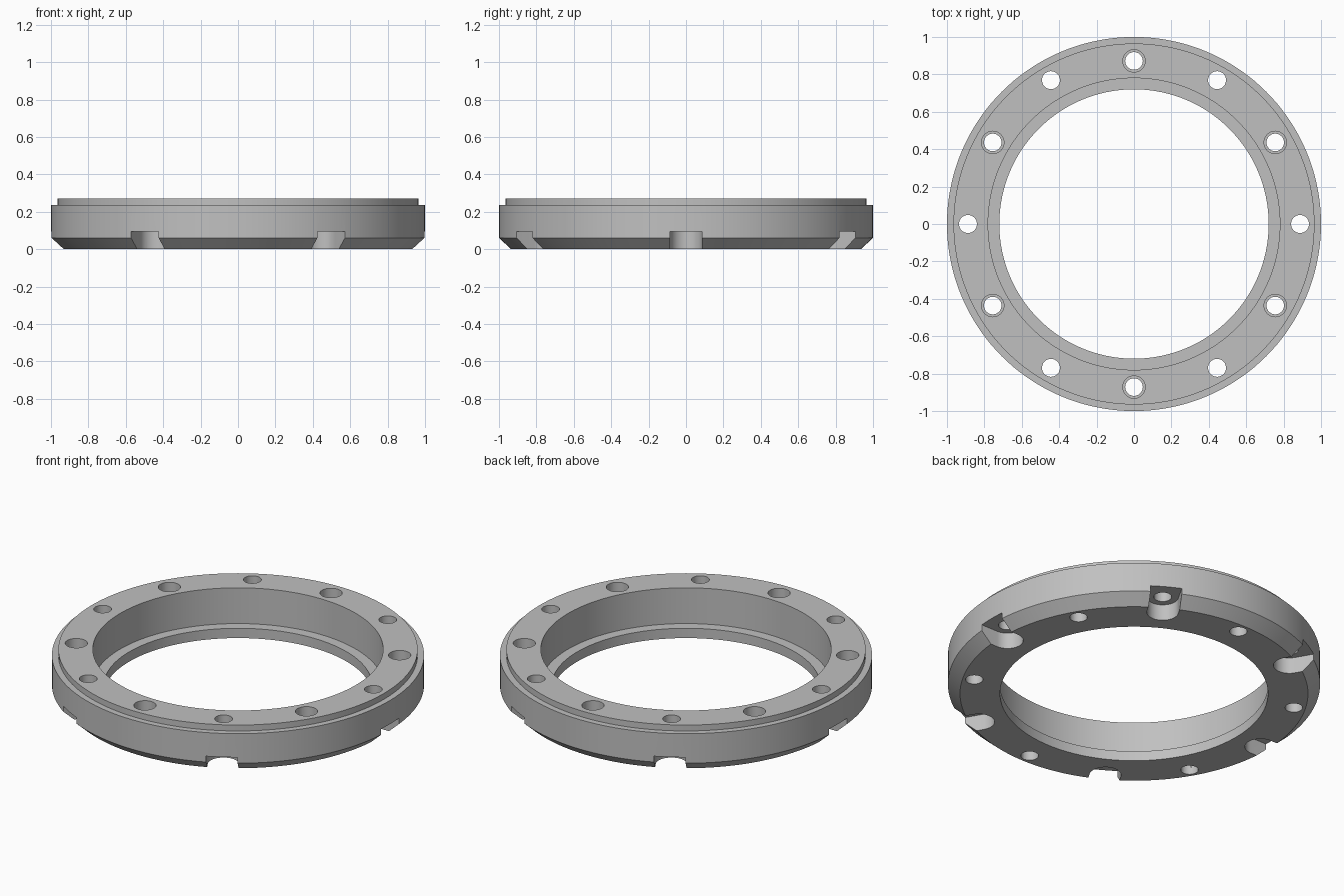
import bpy, bmesh, math
from mathutils import Matrix, Vector

cube = bpy.data.objects.get("Cube")
if cube:
    bpy.data.objects.remove(cube, do_unlink=True)

# Single plain metal colour
grey = (0.53, 0.53, 0.53, 1)
metal = bpy.data.materials.new("satin grey metal")
metal.use_nodes = True
metal.diffuse_color = grey
metal.node_tree.nodes["Principled BSDF"].inputs["Base Color"].default_value = grey


def make_object(name, bm):
    bmesh.ops.recalc_face_normals(bm, faces=bm.faces)
    mesh = bpy.data.meshes.new(name)
    bm.to_mesh(mesh)
    bm.free()
    mesh.materials.append(metal)
    obj = bpy.data.objects.new(name, mesh)
    bpy.context.collection.objects.link(obj)
    return obj


def add_prism(bm, outline, z0, z1, angle):
    """Extrude a flat outline from z0 to z1, turned about the ring axis."""
    turn = Matrix.Rotation(math.radians(angle), 3, "Z")
    low = [bm.verts.new(turn @ Vector((x, y, z0))) for x, y in outline]
    high = [bm.verts.new(turn @ Vector((x, y, z1))) for x, y in outline]
    bm.faces.new(low)
    bm.faces.new(high)
    for i in range(len(low)):
        j = (i + 1) % len(low)
        bm.faces.new((low[i], low[j], high[j], high[i]))


def arc(center, radius, start, end, steps):
    angles = [math.radians(start + (end - start) * i / steps) for i in range(steps + 1)]
    return [(center + radius * math.cos(a), radius * math.sin(a)) for a in angles]


def cut_six(ring, name, outline, z0, z1, first):
    """Cut six copies of an outline, sixty degrees apart."""
    bm = bmesh.new()
    for i in range(6):
        add_prism(bm, outline, z0, z1, first + 60 * i)
    cutter = make_object(name, bm)
    cutter.hide_render = True
    mod = ring.modifiers.new(name, "BOOLEAN")
    mod.operation = "DIFFERENCE"
    mod.solver = "EXACT"
    mod.object = cutter
    bpy.context.view_layer.objects.active = ring
    bpy.ops.object.modifier_apply(modifier=mod.name)
    bpy.data.objects.remove(cutter, do_unlink=True)


# Ring body: chamfered base, raised top lip and a stepped bore
profile = [(0.72, 0), (0.935, 0), (1, 0.06), (1, 0.235), (0.965, 0.235),
           (0.965, 0.27), (0.78, 0.27), (0.78, 0.058), (0.72, 0.058)]
SIDES = 144
bm = bmesh.new()
loops = []
for i in range(SIDES):
    a = math.tau * i / SIDES
    loops.append([bm.verts.new((r * math.cos(a), r * math.sin(a), z)) for r, z in profile])
for i in range(SIDES):
    here, after = loops[i], loops[(i + 1) % SIDES]
    for j in range(len(profile)):
        k = (j + 1) % len(profile)
        bm.faces.new((here[j], after[j], after[k], here[k]))
ring = make_object("flange_ring", bm)

# Plain bolt holes, with open-ended spot faces underneath
slot = arc(0.888, 0.085, 90, 270, 24) + [(1.1, -0.085), (1.1, 0.085)]
cut_six(ring, "bolt_hole_cutter", arc(0.888, 0.048, 0, 350, 35), -0.1, 0.4, 0)
cut_six(ring, "spot_face_cutter", slot, -0.1, 0.095, 0)

# Stepped holes between them, wider from the top
cut_six(ring, "screw_hole_cutter", arc(0.872, 0.047, 0, 350, 35), -0.1, 0.4, 30)
cut_six(ring, "counterbore_cutter", arc(0.872, 0.06, 0, 350, 35), 0.1, 0.4, 30)

# Smooth curved walls with crisp edges
bpy.ops.object.select_all(action="DESELECT")
ring.select_set(True)
bpy.context.view_layer.objects.active = ring
bpy.ops.object.shade_smooth_by_angle(angle=math.radians(25))
